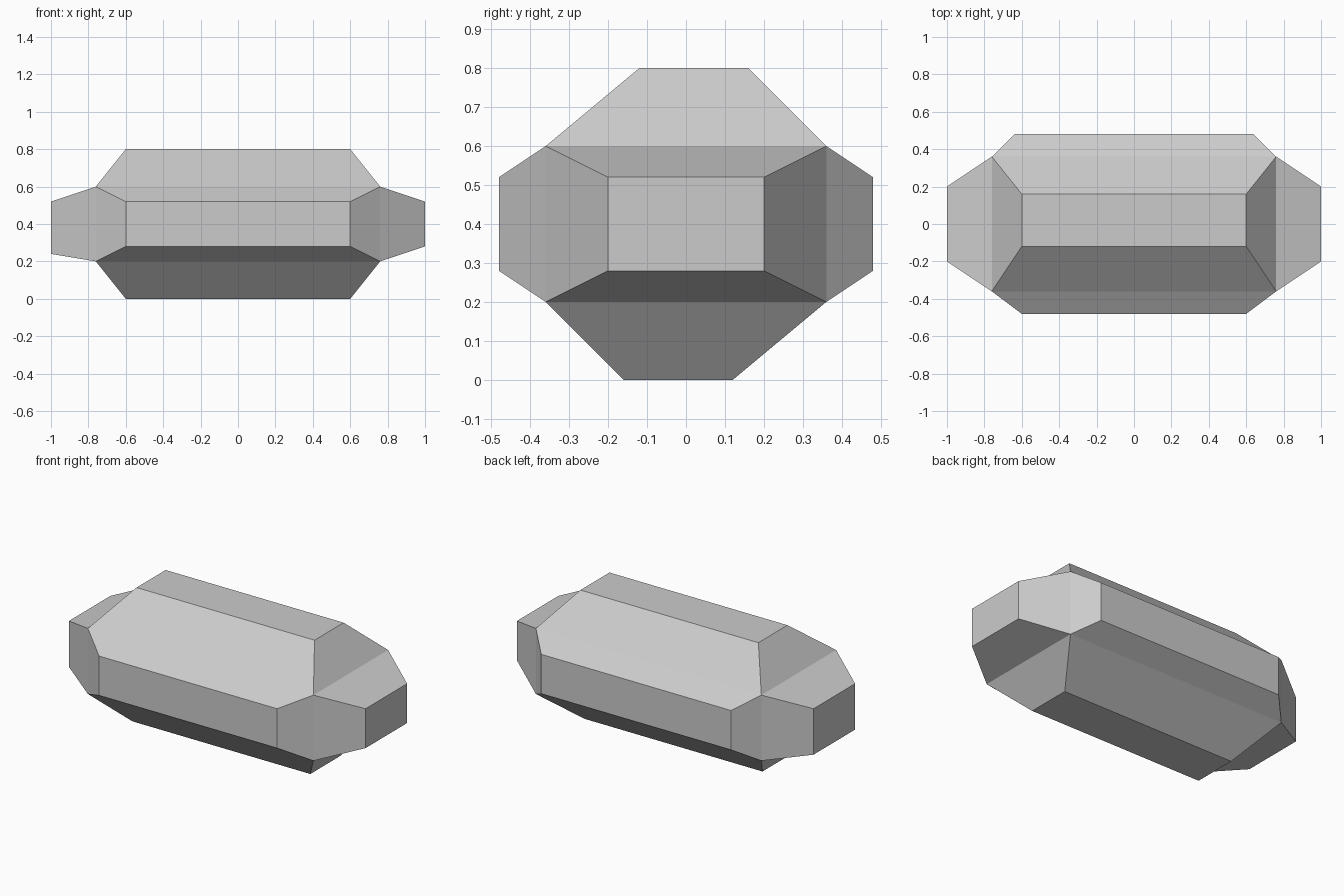
import bpy
import bmesh
from mathutils import Matrix, Vector

default = bpy.data.objects.get("Cube")
if default:
    bpy.data.objects.remove(default, do_unlink=True)

# Plain grey material
grey = bpy.data.materials.new("light grey")
grey.use_nodes = True
colour = (0.6, 0.6, 0.6, 1)
grey.diffuse_color = colour
grey.node_tree.nodes["Principled BSDF"].inputs["Base Color"].default_value = colour

# Outer cap of each side: (axis, sign) -> opposite corners of the flat end
CAPS = {
    (0, 1): ((1, -0.2, 0.28), (1, 0.2, 0.52)),
    (0, -1): ((-1, -0.2, 0.24), (-1, 0.2, 0.52)),
    (1, -1): ((-0.6, -0.48, 0.28), (0.6, -0.48, 0.52)),
    (1, 1): ((-0.64, 0.48, 0.28), (0.64, 0.48, 0.52)),
    (2, 1): ((-0.6, -0.12, 0.8), (0.6, 0.16, 0.8)),
    (2, -1): ((-0.6, -0.16, 0), (0.6, 0.12, 0)),
}

# Core block
centre = Vector((0, 0, 0.4))
bm = bmesh.new()
bmesh.ops.create_cube(bm, size=1, matrix=Matrix.Translation(centre)
                      @ Matrix.Diagonal((1.52, 0.72, 0.4, 1)))
bm.normal_update()

# Pull every side out into a tapered cap
sides = []
for face in bm.faces:
    axis = max(range(3), key=lambda i: abs(face.normal[i]))
    sides.append((face, CAPS[axis, 1 if face.normal[axis] > 0 else -1]))
for face, (low, high) in sides:
    cap = bmesh.ops.extrude_discrete_faces(bm, faces=[face])["faces"][0]
    for v in cap.verts:
        v.co = [high[i] if v.co[i] > centre[i] else low[i] for i in range(3)]

bmesh.ops.recalc_face_normals(bm, faces=bm.faces)
mesh = bpy.data.meshes.new("faceted_block")
bm.to_mesh(mesh)
bm.free()
mesh.materials.append(grey)
block = bpy.data.objects.new("faceted_block", mesh)
bpy.context.collection.objects.link(block)
